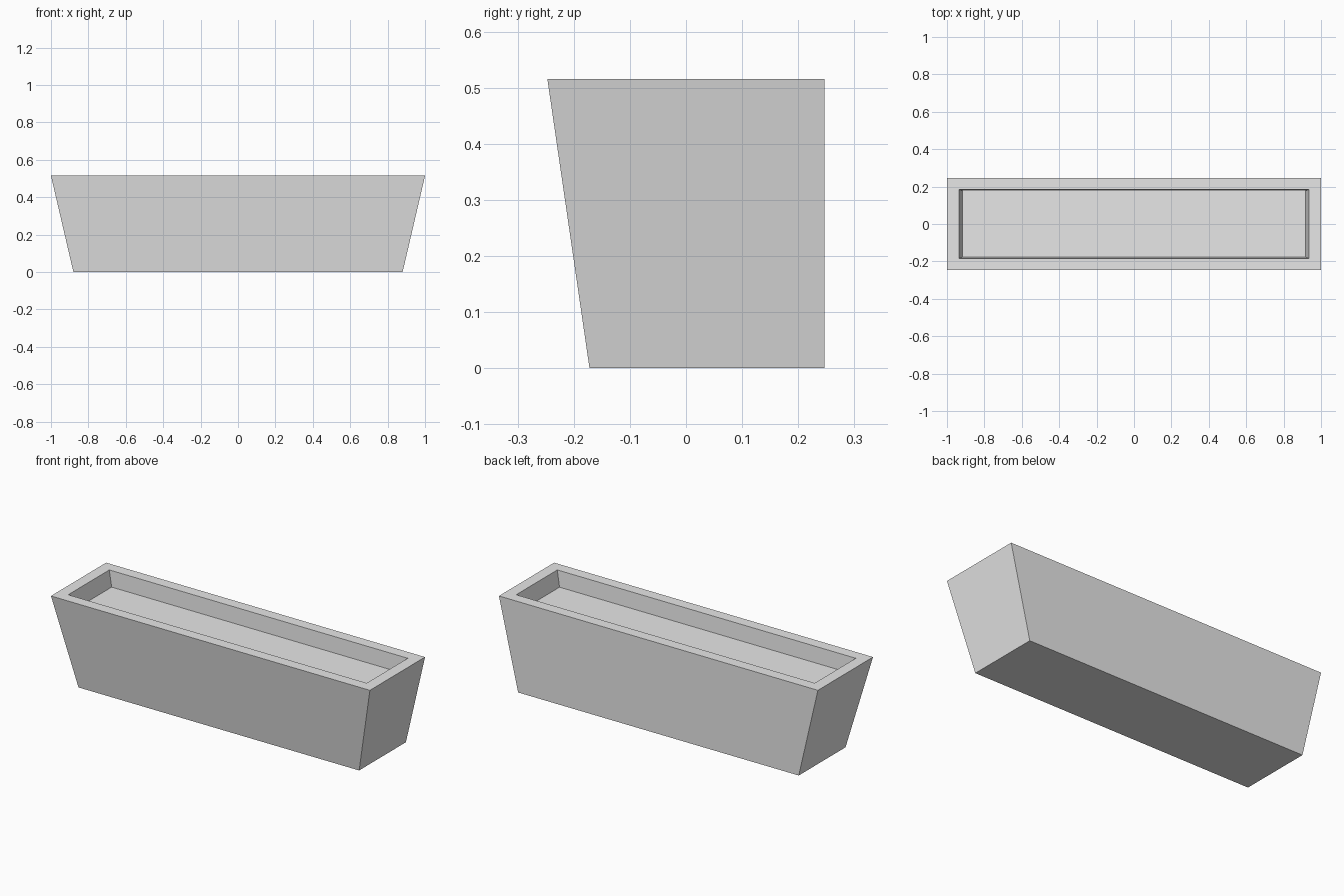
import bpy
import bmesh

cube = bpy.data.objects.get("Cube")
if cube:
    bpy.data.objects.remove(cube, do_unlink=True)

# Plain grey material
GREY = (0.8, 0.8, 0.8, 1.0)
grey = bpy.data.materials.new("light_grey")
grey.use_nodes = True
grey.diffuse_color = GREY
grey.node_tree.nodes["Principled BSDF"].inputs["Base Color"].default_value = GREY

HEIGHT = 0.515
FLOOR = HEIGHT - 0.09


def ring(bm, half_x, front, back, z):
    """Rectangular loop, counter-clockwise from above."""
    corners = ((-half_x, front), (half_x, front), (half_x, back), (-half_x, back))
    return [bm.verts.new((x, y, z)) for x, y in corners]


# Trough: base, flared walls, flat rim, shallow tapered recess
bm = bmesh.new()
rings = [
    ring(bm, 0.88, -0.172, 0.247, 0.0),
    ring(bm, 1.0, -0.247, 0.247, HEIGHT),
    ring(bm, 0.936, -0.184, 0.184, HEIGHT),
    ring(bm, 0.917, -0.177, 0.178, FLOOR),
]
bm.faces.new(rings[0][::-1])
bm.faces.new(rings[-1])
for low, high in zip(rings, rings[1:]):
    for i in range(4):
        j = (i + 1) % 4
        bm.faces.new((low[i], low[j], high[j], high[i]))
bmesh.ops.recalc_face_normals(bm, faces=bm.faces)

mesh = bpy.data.meshes.new("planter_trough")
bm.to_mesh(mesh)
bm.free()
mesh.materials.append(grey)
trough = bpy.data.objects.new("planter_trough", mesh)
bpy.context.collection.objects.link(trough)
